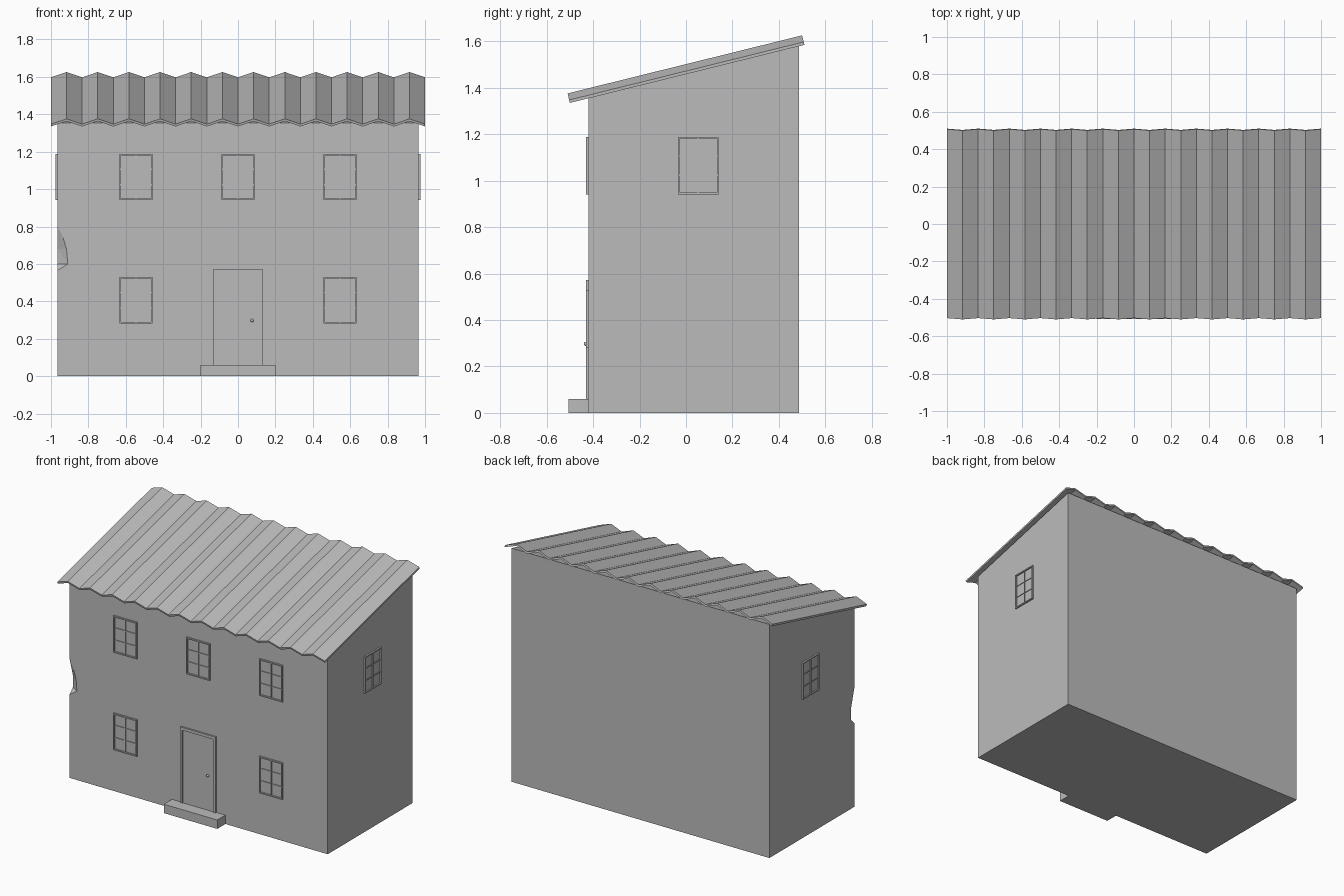
import bpy, bmesh, math
from mathutils import Vector, Matrix

if "Cube" in bpy.data.objects:
    bpy.data.objects.remove(bpy.data.objects["Cube"])

plaster = bpy.data.materials.new("plain_grey")
plaster.use_nodes = True
GREY = (0.5, 0.5, 0.5, 1)
plaster.diffuse_color = GREY
plaster.node_tree.nodes["Principled BSDF"].inputs["Base Color"].default_value = GREY

HALF_X, FRONT, BACK = 0.965, -0.42, 0.487
EAVE = Vector((0, -0.5, 1.335))            # underside of the front eave
RIDGE = Vector((0, 0.51, 1.585))           # underside of the back eave


def finish(bm, name):
    bmesh.ops.recalc_face_normals(bm, faces=bm.faces)
    mesh = bpy.data.meshes.new(name)
    bm.to_mesh(mesh)
    bm.free()
    mesh.materials.append(plaster)
    obj = bpy.data.objects.new(name, mesh)
    bpy.context.collection.objects.link(obj)
    return obj


def add_box(bm, lo, hi):
    lo, hi = Vector(lo), Vector(hi)
    m = Matrix.Translation((lo + hi) / 2) @ Matrix.Diagonal((*(hi - lo), 1))
    bmesh.ops.create_cube(bm, size=1, matrix=m)


def prism(name, points, offset):
    bm = bmesh.new()
    face = bm.faces.new([bm.verts.new(p) for p in points])
    new = bmesh.ops.extrude_face_region(bm, geom=[face])["geom"]
    bmesh.ops.translate(bm, vec=offset, verts=[v for v in new if isinstance(v, bmesh.types.BMVert)])
    return finish(bm, name)


def roof_z(y):
    return EAVE.z + (y - EAVE.y) * (RIDGE.z - EAVE.z) / (RIDGE.y - EAVE.y)


# House body with a sloping top
outline = [(FRONT, 0), (BACK, 0), (BACK, roof_z(BACK)), (FRONT, roof_z(FRONT))]
house = prism("house_walls", [(-HALF_X, y, z) for y, z in outline], (2 * HALF_X, 0, 0))

# Broken chip on the front corner
bm = bmesh.new()
chip = [(-HALF_X, 0.565), (-0.91, 0.6), (-0.917, 0.68), (-0.935, 0.74), (-HALF_X, 0.805)]
for x, z in chip:
    bm.verts.new((x, FRONT, z))
    bm.verts.new((x - 0.03, FRONT - 0.03, z))
for z in (0.6, 0.68):
    bm.verts.new((-HALF_X, FRONT + 0.035, z))
    bm.verts.new((-HALF_X - 0.03, FRONT + 0.01, z))
bmesh.ops.convex_hull(bm, input=bm.verts)
cutter = finish(bm, "corner_chip_cutter")
cutter.hide_render = True
cut = house.modifiers.new("chip", "BOOLEAN")
cut.operation = "DIFFERENCE"
cut.solver = "EXACT"
cut.object = cutter
bpy.context.view_layer.objects.active = house
bpy.ops.object.modifier_apply(modifier="chip")
bpy.data.objects.remove(cutter)

# Corrugated roof sheet
slope = RIDGE - EAVE
normal = Vector((0, -slope.z, slope.y)).normalized()
WAVES, RISE, THICK = 12, 0.029, 0.013
xs = [-1 + i / WAVES for i in range(2 * WAVES + 1)]
lower = [EAVE + Vector((x, 0, 0)) + normal * RISE * (i % 2) for i, x in enumerate(xs)]
upper = [p + normal * THICK for p in lower]
prism("corrugated_roof", lower + upper[::-1], slope)


# Windows, made facing -y around the origin and then placed
def window(name, place):
    w, h, f, d = 0.0875, 0.124, 0.008, 0.011
    bm = bmesh.new()
    for s in (-1, 1):
        add_box(bm, (min(s * w, s * (w - f)), -d, -h), (max(s * w, s * (w - f)), 0, h))
        add_box(bm, (-w + f, -d, min(s * h, s * (h - f))), (w - f, 0, max(s * h, s * (h - f))))
        z = s * h / 3
        add_box(bm, (-w + f, -0.007, z - 0.003), (w - f, 0, z + 0.003))
    add_box(bm, (-0.003, -0.008, -h + f), (0.003, 0, h - f))
    add_box(bm, (-w + f, -0.002, -h + f), (w - f, 0, h - f))
    finish(bm, name).matrix_world = place


for x, z, name in ((-0.545, 1.065, "upper_right"), (0, 1.065, "upper_middle"),
                   (0.545, 1.065, "upper_left"), (-0.545, 0.406, "lower_right"),
                   (0.545, 0.406, "lower_left")):
    window(name + "_window", Matrix.Translation((x, FRONT, z)))
for s, name in ((-1, "right"), (1, "left")):
    turn = Matrix.Rotation(s * math.pi / 2, 4, "Z")
    window(name + "_side_window", Matrix.Translation((s * HALF_X, 0.053, 1.065)) @ turn)

# Door frame, door and step
bm = bmesh.new()
add_box(bm, (-0.132, FRONT - 0.011, 0.06), (-0.116, FRONT, 0.573))
add_box(bm, (0.116, FRONT - 0.011, 0.06), (0.132, FRONT, 0.573))
add_box(bm, (-0.116, FRONT - 0.011, 0.553), (0.116, FRONT, 0.573))
finish(bm, "door_frame")
bm = bmesh.new()
add_box(bm, (-0.116, FRONT - 0.004, 0.06), (0.116, FRONT, 0.553))
finish(bm, "door")
bm = bmesh.new()
add_box(bm, (-0.2, -0.507, 0), (0.2, FRONT, 0.06))
finish(bm, "door_step")

# Round door knob on a short stem
bm = bmesh.new()
bmesh.ops.create_uvsphere(bm, u_segments=16, v_segments=8, radius=0.009,
                          matrix=Matrix.Translation((0.075, FRONT - 0.011, 0.297)))
for face in bm.faces:
    face.smooth = True
finish(bm, "door_knob")
